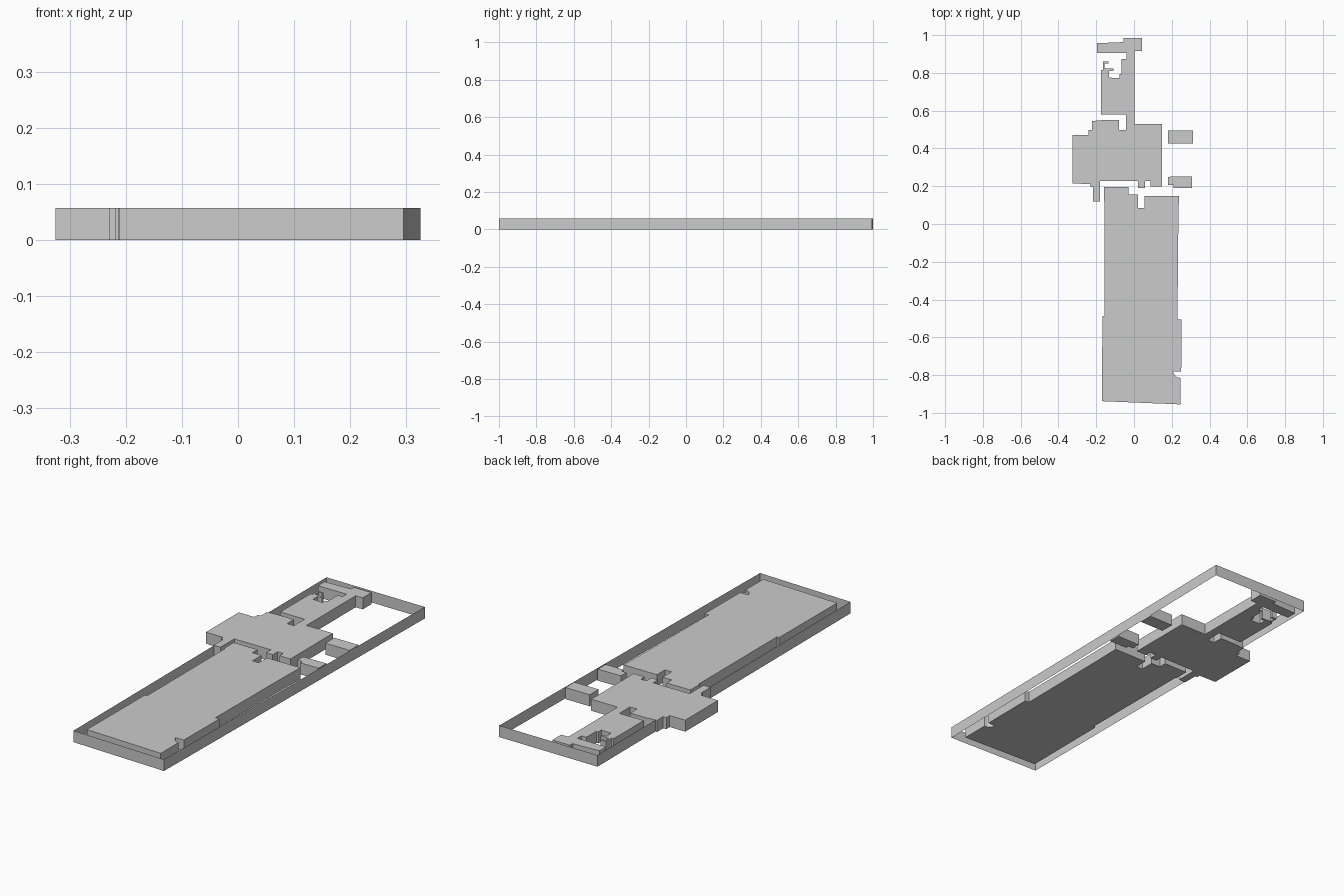
import bpy, bmesh

H = 0.057  # common height of every block and of the boundary


def extrude_outline(name, points, capped=True):
    """Vertical walls around a closed outline, with top and bottom if capped."""
    bm = bmesh.new()
    low = [bm.verts.new((x, y, 0)) for x, y in points]
    high = [bm.verts.new((x, y, H)) for x, y in points]
    n = len(points)
    for i in range(n):
        j = (i + 1) % n
        bm.faces.new((low[i], low[j], high[j], high[i]))
    if capped:
        bm.faces.new(high)
        bm.faces.new(low[::-1])
        bmesh.ops.recalc_face_normals(bm, faces=bm.faces[:])
        # split the concave caps into clean triangles
        bmesh.ops.triangulate(bm, faces=[f for f in bm.faces if len(f.verts) > 4])
    mesh = bpy.data.meshes.new(name)
    bm.to_mesh(mesh)
    bm.free()
    obj = bpy.data.objects.new(name, mesh)
    bpy.context.collection.objects.link(obj)
    return obj


# Thin boundary, open above and below (counter-clockwise, facing outward)
extrude_outline("boundary_wall",
                [(-.212, -.982), (.295, -1), (.325, .995), (-.216, 1)], capped=False)

# Long front hall
extrude_outline("long_hall", [
    (-.16, .195), (-.03, .195), (-.03, .155), (.02, .155), (.02, .085),
    (.055, .085), (.055, .148), (.238, .148), (.235, .025), (.23, -.505),
    (.252, -.505), (.25, -.78), (.205, -.78), (.215, -.8), (.23, -.812),
    (.246, -.815), (.246, -.955), (-.17, -.938), (-.167, -.488),
    (-.155, -.488), (-.155, .12), (-.16, .12)])

# Wide middle block joined to the narrow back wing
middle_back_edge = [
    (-.325, .47), (-.24, .47), (-.24, .497), (-.223, .497), (-.223, .545),
    (-.165, .55), (-.08, .55), (-.08, .497), (-.042, .497)]
wing = [
    (-.042, .58), (-.175, .58), (-.175, .815), (-.164, .815), (-.164, .86),
    (-.135, .86), (-.135, .851), (-.156, .851), (-.156, .825), (-.108, .822),
    (-.108, .811), (-.132, .811), (-.132, .775), (-.077, .772),
    (-.077, .795), (-.066, .795), (-.066, .873), (-.04, .873), (-.04, .905),
    (-.197, .905), (-.197, .957), (-.055, .963), (-.055, .984),
    (.042, .984), (.042, .915), (.003, .915)]
middle_front_edge = [
    (.003, .53), (.148, .53), (.148, .198), (.088, .198), (.088, .228),
    (.057, .228), (.057, .19), (.02, .19), (.02, .228), (-.18, .228),
    (-.18, .12), (-.218, .12), (-.218, .195), (-.23, .195), (-.23, .212),
    (-.325, .214)]
extrude_outline("middle_block_and_wing", middle_back_edge + wing + middle_front_edge)

# Two small outbuildings against the right boundary
extrude_outline("rear_outbuilding",
                [(.18, .425), (.313, .425), (.313, .495), (.18, .495)])
extrude_outline("front_outbuilding", [
    (.18, .207), (.208, .207), (.208, .19), (.307, .19), (.307, .252), (.18, .25)])
